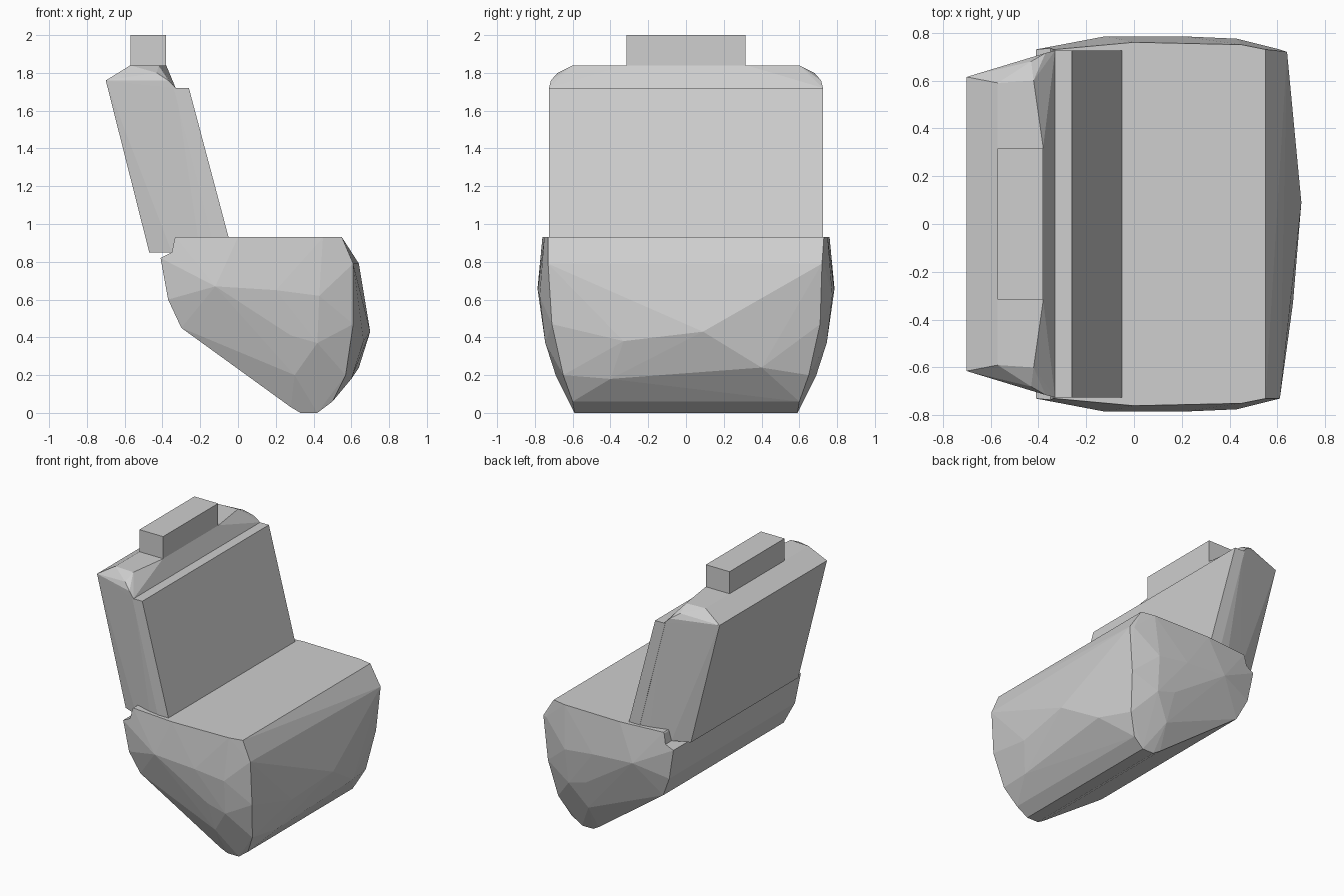
import bpy
import bmesh

default_cube = bpy.data.objects.get("Cube")
if default_cube:
    bpy.data.objects.remove(default_cube, do_unlink=True)

# One plain grey for the whole seat
grey = bpy.data.materials.new("light_grey")
grey.use_nodes = True
shade = (.62, .62, .62, 1)
grey.diffuse_color = shade
grey.node_tree.nodes["Principled BSDF"].inputs["Base Color"].default_value = shade


def both_sides(outline):
    """Turn (x, z, half width) entries into points on both sides."""
    return [(x, side * half, z) for x, z, half in outline for side in (-1, 1)]


def extruded(profile, half):
    """Give every (x, z) profile point the same half width."""
    return both_sides([(x, z, half) for x, z in profile])


def faceted_solid(name, points):
    """Wrap a flat-shaded convex solid around the points."""
    bm = bmesh.new()
    for point in points:
        bm.verts.new(point)
    hull = bmesh.ops.convex_hull(bm, input=bm.verts)
    spare = set(hull["geom_interior"] + hull["geom_unused"])
    bmesh.ops.delete(
        bm,
        geom=[v for v in spare if isinstance(v, bmesh.types.BMVert)],
        context="VERTS",
    )
    bmesh.ops.recalc_face_normals(bm, faces=bm.faces)
    mesh = bpy.data.meshes.new(name)
    bm.to_mesh(mesh)
    bm.free()
    mesh.materials.append(grey)
    part = bpy.data.objects.new(name, mesh)
    bpy.context.collection.objects.link(part)
    return part


# Seat base: flat top, rounded keel and gently swollen sides
top_edge = [(-.33, .93, .73), (0, .93, .76), (.45, .93, .75), (.55, .93, .73)]
front_edge = [(.61, .79, .73), (.61, .47, .71), (.57, .2, .65), (.5, .06, .6)]
keel = [(.42, 0, .59), (.33, 0, .59), (.28, .03, .6)]
back_edge = [(-.3, .45, .69), (-.37, .6, .72), (-.41, .82, .73)]
side_swell = [
    (-.12, .67, .785), (.2, .65, .785), (.43, .62, .775),
    (.28, .41, .75), (.42, .37, .745), (.3, .2, .69),
]
front_swell = [
    (.7, .09, .43), (.665, -.33, .38), (.64, .4, .24),
    (.6, -.4, .18), (.64, .72, .79),
]
outline = top_edge + front_edge + keel + back_edge + side_swell
seat_base = faceted_solid("seat_base", both_sides(outline) + front_swell)

# Small step cut along the upper rear edge of the base
step_profile = [(-.33, .95), (-.35, .85), (-.41, .82), (-.5, .79), (-.5, .95)]
step_cutter = faceted_solid("step_cutter", extruded(step_profile, 1))
step_cutter.hide_render = True
cut = seat_base.modifiers.new("rear_step", "BOOLEAN")
cut.operation = "DIFFERENCE"
cut.solver = "EXACT"
cut.object = step_cutter
bpy.context.view_layer.objects.active = seat_base
bpy.ops.object.modifier_apply(modifier=cut.name)
bpy.data.objects.remove(step_cutter, do_unlink=True)

# Backrest shell: leaning, narrower at the rear, chamfered on top
shell_foot = [(-.47, .85, .615), (-.35, .85, .665), (-.2, .85, .71), (-.1, .85, .725)]
shell_head = [
    (-.7, 1.76, .615), (-.57, 1.84, .59), (-.42, 1.84, .6),
    (-.38, 1.84, .32), (-.43, 1.8, .68), (-.37, 1.76, .715), (-.33, 1.72, .725),
]
faceted_solid("backrest_shell", both_sides(shell_foot + shell_head))

# Flat pad on the front of the backrest
pad_profile = [(-.26, 1.72), (-.34, 1.72), (-.13, .9), (-.042, .9)]
faceted_solid("backrest_pad", extruded(pad_profile, .725))

# Headrest block
headrest_profile = [(-.57, 1.82), (-.38, 1.82), (-.38, 2), (-.57, 2)]
faceted_solid("headrest", extruded(headrest_profile, .315))
